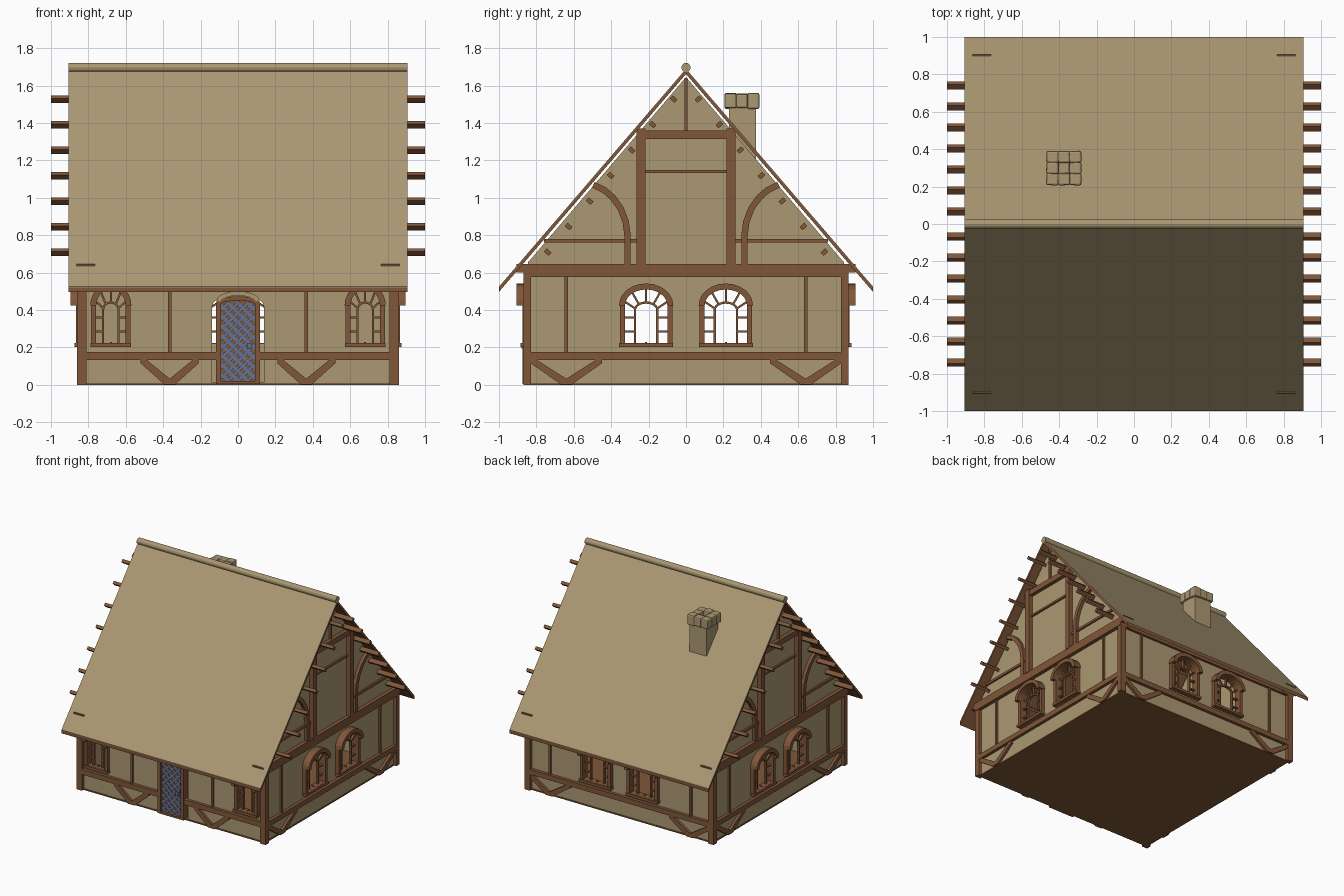
import bpy, bmesh, math, random
from mathutils import Matrix, Vector

if "Cube" in bpy.data.objects:
    bpy.data.objects.remove(bpy.data.objects["Cube"])
random.seed(4)


def material(name, rgb):
    m = bpy.data.materials.new(name)
    m.diffuse_color = (*rgb, 1)
    m.use_nodes = True
    m.node_tree.nodes["Principled BSDF"].inputs["Base Color"].default_value = m.diffuse_color
    return m


TAN = material("tan plaster", (0.41, 0.315, 0.17))
WOOD = material("brown timber", (0.22, 0.095, 0.04))
BLUE = material("blue grey metal", (0.13, 0.17, 0.29))


def link(name, mesh, mat):
    mesh.materials.clear()
    mesh.materials.append(mat)
    ob = bpy.data.objects.new(name, mesh)
    bpy.context.collection.objects.link(ob)
    return ob


def flat(name, loops, d0, d1, k, mat):
    """Extrude (u, z) outlines (overlap = hole) from depth d0 to d1 on side k
    (0 front, 1 right, 2 back, 3 left)."""
    cu = bpy.data.curves.new(name, 'CURVE')
    cu.dimensions, cu.fill_mode, cu.extrude = '2D', 'BOTH', abs(d1 - d0) / 2
    for loop in loops:
        s = cu.splines.new('POLY')
        s.points.add(len(loop) - 1)
        for p, (u, z) in zip(s.points, loop):
            p.co = (u, z, 0, 1)
        s.use_cyclic_u = True
    tmp = bpy.data.objects.new(name + "_tmp", cu)
    bpy.context.collection.objects.link(tmp)
    dg = bpy.context.evaluated_depsgraph_get()
    me = bpy.data.meshes.new_from_object(tmp.evaluated_get(dg))
    bpy.data.objects.remove(tmp)
    bpy.data.curves.remove(cu)
    me.transform(Matrix.Rotation(k * math.pi / 2, 4, 'Z') @ Matrix.Rotation(math.pi / 2, 4, 'X')
                 @ Matrix.Translation((0, 0, (d0 + d1) / 2)))
    bm = bmesh.new()
    bm.from_mesh(me)
    bmesh.ops.remove_doubles(bm, verts=bm.verts, dist=1e-5)
    bmesh.ops.recalc_face_normals(bm, faces=bm.faces)
    for f in bm.faces:
        f.smooth = False
    bm.to_mesh(me)
    bm.free()
    return link(name, me, mat)


def strip(pts, w):
    """Outline of a band of width w along a path."""
    P = [Vector(p) for p in pts]
    a, b = [], []
    for i, p in enumerate(P):
        t = (P[min(i + 1, len(P) - 1)] - P[max(i - 1, 0)]).normalized()
        n = Vector((-t.y, t.x)) * w / 2
        a.append(tuple(p + n))
        b.append(tuple(p - n))
    return a + b[::-1]


def rect(u0, u1, z0, z1):
    return [(u0, z0), (u1, z0), (u1, z1), (u0, z1)]


def arc(c, h, zs, rise, n=12):
    return [(c + h * math.cos(math.pi * i / n), zs + rise * math.sin(math.pi * i / n)) for i in range(n + 1)]


def arch(c, h, z0, zs, rise):
    return [(c - h, z0), (c + h, z0)] + arc(c, h, zs, rise)


def box(name, size, mtx, mat, bevel=0):
    bm = bmesh.new()
    bmesh.ops.create_cube(bm, size=1, matrix=Matrix.Diagonal((*size, 1)))
    if bevel:
        bmesh.ops.bevel(bm, geom=bm.edges[:], offset=bevel, segments=2, affect='EDGES', profile=0.5)
    bm.transform(mtx)
    me = bpy.data.meshes.new(name)
    bm.to_mesh(me)
    bm.free()
    return link(name, me, mat)


D = [0.845, 0.835, 0.845, 0.835]     # wall plane of each side
ZS = 0.425                           # arch springing height


def window(c, h, k):
    d, i = D[k], h - 0.027
    flat("window_frame", [arch(c, h, .205, ZS, .11), arch(c, i, .225, ZS, .085)], d - .03, d + .03, k, WOOD)
    hood = arc(c, h + .005, ZS, .117) + arc(c, i, ZS, .085)[::-1]
    flat("window_hood", [hood], d, d + .06, k, WOOD)
    flat("window_sill", [rect(c - h - .004, c + h + .004, .203, .224)], d, d + .04, k, WOOD)
    g = i * .53
    flat("window_inner_arch", [strip([(c + g, .22)] + arc(c, g, .40, .04) + [(c - g, .22)], .012)],
         d - .015, d + .005, k, WOOD)
    for z in (.285, .36):
        for s in (-1, 1):
            flat("window_bar", [strip([(c + s * g, z), (c + s * i, z)], .011)], d - .015, d + .005, k, WOOD)
    for a in (12, 50, 90, 130, 168):
        ca, sa = math.cos(math.radians(a)), math.sin(math.radians(a))
        flat("window_ray", [strip([(c + g * ca, .40 + .04 * sa), (c + i * ca, ZS + .085 * sa)], .011)],
             d - .015, d + .005, k, WOOD)
    flat("window_mullion", [rect(c - .005, c + .005, .22, .23)], d - .015, d + .005, k, WOOD)


# walls with openings, timbers and windows on every side
for k in range(4):
    gable, d = k % 2 == 1, D[k]
    wins = [(-.68, .105), (.68, .105)] if k == 0 else [(-.213, .14), (.213, .14)]
    outline = ([(-.84, .004), (.84, .004), (.84, .66), (0, 1.645), (-.84, .66)] if gable
               else rect(-.83, .83, .004, .66))
    holes = [arch(c, h - .02, .218, ZS, .09) for c, h in wins]
    if k == 0:
        holes.append(arch(0, .138, .012, .42, .06))
    flat("gable_wall" if gable else "long_wall", [outline] + holes, d - .03, d, k, TAN)
    for c, h in wins:
        window(c, h, k)

    def timber(name, pts, w, t=.025):
        flat(name, [strip(pts, w)], d - .01, d + t, k, WOOD)

    e = .835
    if k == 0:
        timber("sill_beam", [(-e, .155), (-.115, .155)], .042)
        timber("sill_beam", [(.115, .155), (e, .155)], .042)
    else:
        timber("sill_beam", [(-e, .155), (e, .155)], .042)
    vx = .365 if k == 0 else .64
    vw = .155 if k == 0 else .19
    for s in (-1, 1):
        timber("stud", [(s * vx, .17), (s * vx, .6)], .018, .015)
        # V braces under the sill beam
        brace = [(s * vx - vw, .135), (s * vx - vw, .115), (s * vx - .03, .003), (s * vx + .03, .003),
                 (s * vx + vw, .115), (s * vx + vw, .135), (s * vx + vw - .03, .135),
                 (s * vx, .033), (s * vx - vw + .03, .135)]
        flat("v_brace", [brace], d - .01, d + .02, k, WOOD)
    if not gable:
        timber("wall_plate", [(-e, .605), (e, .605)], .06, .02)
        continue
    # gable framing
    flat("tie_beam", [rect(-.87, .87, .577, .645)], .765, d + .03, k, WOOD)
    flat("tie_beam_end", [rect(-.906, .906, .602, .645)], .765, d + .028, k, WOOD)
    timber("collar_beam", [(-.24, 1.337), (.24, 1.337)], .045, .03)
    timber("thin_rail", [(-.23, 1.14), (.23, 1.14)], .016, .015)
    timber("king_post", [(0, 1.35), (0, 1.64)], .018, .015)
    for s in (-1, 1):
        timber("gable_post", [(s * .24, .64), (s * .24, 1.37)], .047, .035)
        timber("side_rail", [(s * .255, .77), (s * .76, .77)], .02, .015)
        timber("curved_brace", [(s * .313, .64), (s * .313, .80), (s * .322, .87), (s * .348, .94),
                                (s * .39, 1.0), (s * .435, 1.04), (s * .495, 1.07)], .034, .025)

# corner posts and floor
for sx in (-1, 1):
    for sy in (-1, 1):
        box("corner_post", (.05, .042, .6), Matrix.Translation((sx * .835, sy * .849, .3)), WOOD)
box("floor", (1.68, 1.7, .01), Matrix.Translation((0, 0, .005)), WOOD)

# front door with lattice
d = D[0]
flat("door_frame", [arch(0, .117, .005, .44, .033), arch(0, .092, .02, .43, .02)], d - .03, d + .03, 0, WOOD)
flat("door_panel", [arch(0, .1, .015, .432, .024)], d - .02, d + .004, 0, WOOD)
flat("door_arch", [strip(arc(0, .105, .448, .04), .022)], d - .02, d + .035, 0, TAN)
W, Z0, Z1, step = .09, .022, .445, .052
for s in (-1, 1):
    for j in range(-4, 10):
        # line z = b + s*u, clipped to the door opening
        b = Z0 + j * step
        us = sorted((s * (Z0 - b), s * (Z1 - b)))
        u0, u1 = max(-W, us[0]), min(W, us[1])
        if u1 - u0 > .01:
            flat("door_lattice", [strip([(u0, b + s * u0), (u1, b + s * u1)], .018)],
                 d + .002, d + .012 + .002 * s, 0, BLUE)
box("door_handle", (.022, .03, .03), Matrix.Translation((.06, -d - .02, .21)), BLUE)

# roof: brown boards with a tan covering
def roof_profile(top, low):
    return [(-1, .525 + low), (0, 1.69 + low), (1, .525 + low), (1, .525 + top), (0, 1.69 + top), (-1, .525 + top)]


flat("roof_boards", [roof_profile(-.004, -.028)], -.905, .905, 1, WOOD)
flat("roof_cover", [roof_profile(0, -.004)], -.905, .905, 1, TAN)
bm = bmesh.new()
bmesh.ops.create_cone(bm, cap_ends=True, segments=12, radius1=.025, radius2=.025, depth=1.81,
                      matrix=Matrix.Translation((0, 0, 1.697)) @ Matrix.Rotation(math.pi / 2, 4, 'Y'))
me = bpy.data.meshes.new("ridge_pole")
bm.to_mesh(me)
bm.free()
link("ridge_pole", me, TAN)

# purlins poking out of the gables
slope = math.atan(1.165)
for i in range(7):
    y, z = .74 - i * .1123, .71 + i * .1363
    for s in (-1, 1):
        box("purlin", (2, .024, .034), Matrix.Translation((0, s * y, z)) @ Matrix.Rotation(-s * slope, 4, 'X'), WOOD)

# chimney with a ring of rough cap stones
box("chimney_shaft", (.155, .145, .36), Matrix.Translation((-.373, .303, 1.31)), TAN)
for i in range(3):
    for j in range(3):
        mid = i == 1 and j == 1
        size = (.066, .064, .05 if mid else .08 + random.uniform(-.006, .008))
        box("cap_stone", size, Matrix.Translation((-.375 + (i - 1) * .061, .299 + (j - 1) * .06, 1.50 if mid else 1.518))
            @ Matrix.Rotation(random.uniform(-.06, .06), 4, 'Z'), TAN, .01)
